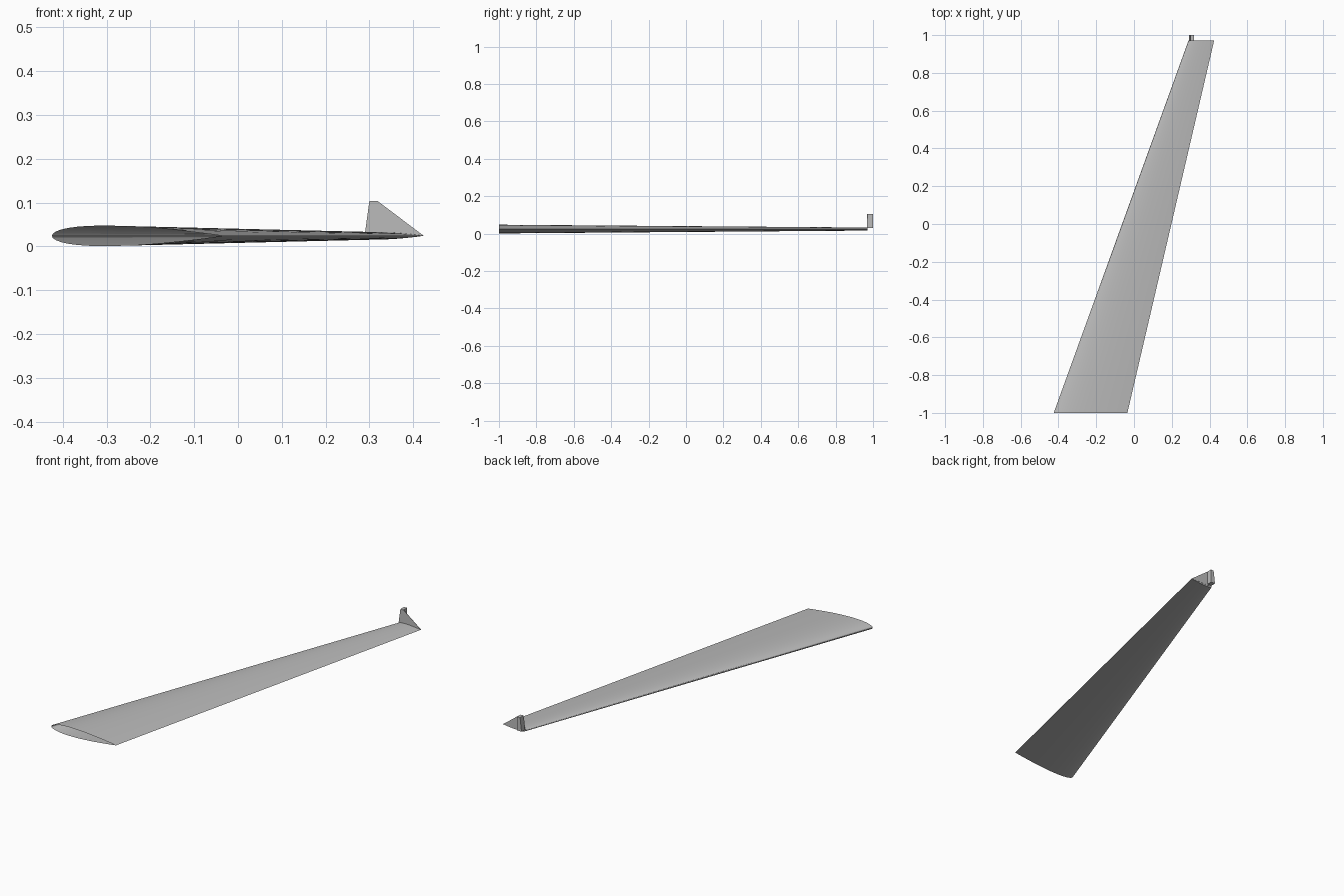
import bpy
import bmesh
import math

cube = bpy.data.objects.get("Cube")
if cube:
    bpy.data.objects.remove(cube)

MID_Z = 0.024
TIP_Y = 0.97

grey = bpy.data.materials.new("light_grey")
grey.use_nodes = True
colour = (0.5, 0.5, 0.5, 1)
grey.diffuse_color = colour
grey.node_tree.nodes["Principled BSDF"].inputs["Base Color"].default_value = colour


def finish(name, bm, smooth=False):
    mesh = bpy.data.meshes.new(name)
    bmesh.ops.recalc_face_normals(bm, faces=bm.faces)
    bm.to_mesh(mesh)
    bm.free()
    mesh.materials.append(grey)
    obj = bpy.data.objects.new(name, mesh)
    bpy.context.collection.objects.link(obj)
    if smooth:
        bpy.ops.object.select_all(action='DESELECT')
        obj.select_set(True)
        bpy.context.view_layer.objects.active = obj
        bpy.ops.object.shade_smooth_by_angle(angle=math.radians(30))
    return obj


def half_thickness(t):
    # Symmetric aerofoil, 12 percent thick, closed at the trailing edge
    return 0.6 * (0.2969 * math.sqrt(t) - 0.126 * t - 0.3516 * t**2
                  + 0.2843 * t**3 - 0.1036 * t**4)


def section(bm, lead, trail, y, steps=20):
    # Closed loop: over the top to the trailing edge, back underneath
    chord = trail - lead
    ring = []
    for i in range(2 * steps):
        a = math.pi * i / steps
        t = (1 - math.cos(a)) / 2
        side = 1 if i <= steps else -1
        z = MID_Z + side * chord * half_thickness(t)
        ring.append(bm.verts.new((lead + t * chord, y, z)))
    return ring


def slab(name, outline, y0, y1):
    # Extrude an outline in the xz plane along y
    bm = bmesh.new()
    face = bm.faces.new([bm.verts.new((x, y0, z)) for x, z in outline])
    grown = bmesh.ops.extrude_face_region(bm, geom=[face])["geom"]
    moved = [v for v in grown if isinstance(v, bmesh.types.BMVert)]
    bmesh.ops.translate(bm, verts=moved, vec=(0, y1 - y0, 0))
    return finish(name, bm)


# Swept, tapered wing skin: open at the root, closed at the tip
bm = bmesh.new()
root = section(bm, -0.425, -0.035, -1)
tip = section(bm, 0.288, 0.424, TIP_Y)
for i in range(len(root)):
    j = (i + 1) % len(root)
    bm.faces.new((root[i], root[j], tip[j], tip[i]))
bm.faces.new(tip)
finish("wing", bm, smooth=True)

# Thin upright fin on the tip
slab("tip_fin", [(0.289, MID_Z), (0.3, 0.104), (0.318, 0.104), (0.424, MID_Z)],
     TIP_Y - 0.001, TIP_Y + 0.001)

# Post along the front edge of the fin
slab("fin_post", [(0.291, 0.03), (0.3, 0.104), (0.318, 0.104), (0.317, 0.03)],
     TIP_Y, 1)
